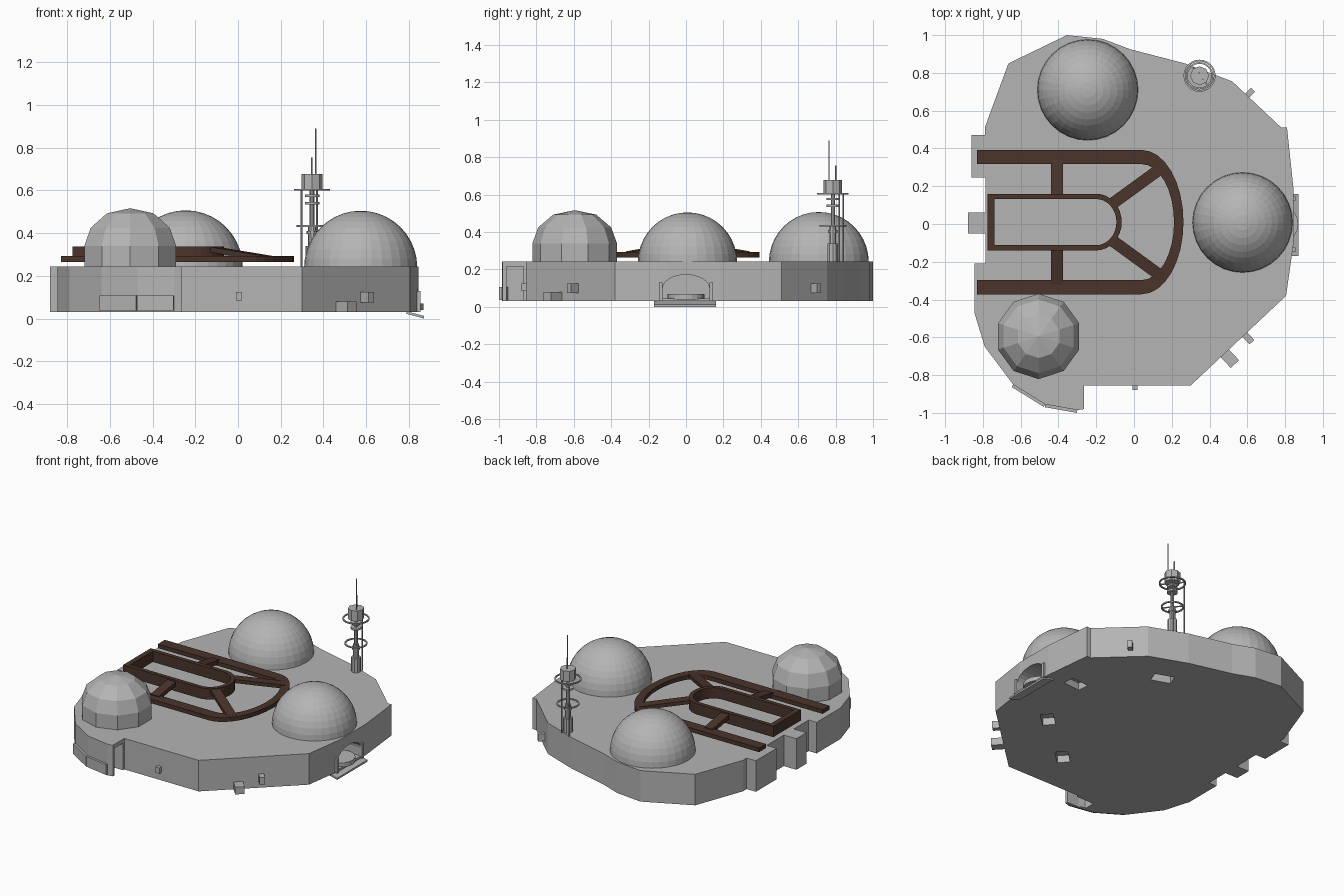
import bpy, bmesh, math
from mathutils import Vector, Matrix

if "Cube" in bpy.data.objects:
    bpy.data.objects.remove(bpy.data.objects["Cube"])


def material(name, rgb):
    m = bpy.data.materials.new(name)
    m.diffuse_color = (*rgb, 1)
    m.use_nodes = True
    m.node_tree.nodes["Principled BSDF"].inputs["Base Color"].default_value = m.diffuse_color
    return m


GREY = material("hull grey", (0.46, 0.46, 0.46))
BROWN = material("track brown", (0.068, 0.034, 0.024))


def finish(name, bm, mat=GREY):
    bmesh.ops.recalc_face_normals(bm, faces=bm.faces)
    me = bpy.data.meshes.new(name)
    bm.to_mesh(me)
    bm.free()
    ob = bpy.data.objects.new(name, me)
    me.materials.append(mat)
    bpy.context.collection.objects.link(ob)
    return ob


def prism(name, pts, z0, z1, mat=GREY):
    bm = bmesh.new()
    f = bm.faces.new([bm.verts.new((x, y, z0)) for x, y in pts])
    r = bmesh.ops.extrude_face_region(bm, geom=[f])
    vs = [g for g in r["geom"] if isinstance(g, bmesh.types.BMVert)]
    bmesh.ops.translate(bm, verts=vs, vec=(0, 0, z1 - z0))
    return finish(name, bm, mat)


def box(name, c, size, angle=0, mat=GREY):
    bm = bmesh.new()
    M = Matrix.Translation(c) @ Matrix.Rotation(math.radians(angle), 4, 'Z') @ Matrix.Diagonal((*size, 1))
    bmesh.ops.create_cube(bm, size=1, matrix=M)
    return finish(name, bm, mat)


def beam(name, a, b, width, height, mat=GREY):
    a, b = Vector(a), Vector(b)
    d = b - a
    side = d.cross(Vector((0, 0, 1))).normalized() * width / 2
    bm = bmesh.new()
    v = [bm.verts.new(p + s * side + Vector((0, 0, h * height / 2)))
         for p in (a, b) for s, h in ((-1, -1), (1, -1), (1, 1), (-1, 1))]
    for i in range(4):
        j = (i + 1) % 4
        bm.faces.new((v[i], v[j], v[4 + j], v[4 + i]))
    bm.faces.new(v[:4])
    bm.faces.new(v[4:])
    return finish(name, bm, mat)


def lathe(name, c, profile, n, turn=0):
    """Revolve (radius, z) points about a vertical axis at c."""
    bm = bmesh.new()
    rings = []
    for r, z in profile:
        if r < 1e-5:
            rings.append([bm.verts.new((c[0], c[1], z))] * n)
        else:
            rings.append([bm.verts.new((c[0] + r * math.cos(2 * math.pi * i / n + turn),
                                        c[1] + r * math.sin(2 * math.pi * i / n + turn), z)) for i in range(n)])
    for p, q in zip(rings, rings[1:]):
        for i in range(n):
            j = (i + 1) % n
            face = list(dict.fromkeys((p[i], p[j], q[j], q[i])))
            if len(face) > 2:
                bm.faces.new(face)
    return finish(name, bm)


def rod(name, c, r, z0, z1, n=8):
    return lathe(name, c, [(0, z0), (r, z0), (r, z1), (0, z1)], n)


def cut(ob, cutters):
    bpy.context.view_layer.objects.active = ob
    for c in cutters:
        m = ob.modifiers.new("cut", 'BOOLEAN')
        m.operation, m.solver, m.object = 'DIFFERENCE', 'EXACT', c
        bpy.ops.object.modifier_apply(modifier=m.name)
        bpy.data.objects.remove(c)


# Main hull slab with the notched left side and the front-left bay
outline = [(-0.355, 1.0), (-0.165, 0.98), (-0.02, 0.925), (0.27, 0.85), (0.52, 0.755), (0.78, 0.51),
           (0.81, 0.51), (0.845, 0.18), (0.845, -0.1), (0.805, -0.38), (0.3, -0.855), (-0.265, -0.855),
           (-0.265, -0.98), (-0.3, -0.985), (-0.47, -0.955), (-0.64, -0.85), (-0.79, -0.65), (-0.845, -0.47),
           (-0.845, -0.21), (-0.785, -0.21), (-0.785, -0.05), (-0.88, -0.05), (-0.88, 0.06),
           (-0.785, 0.06), (-0.785, 0.245), (-0.86, 0.245), (-0.86, 0.47), (-0.79, 0.47),
           (-0.79, 0.51), (-0.665, 0.85)]
hull = prism("hull", outline, 0.03, 0.243)

# Arched doorway on the right, front-left bay opening, recesses underneath
bm = bmesh.new()
arch = [(-0.125, 0.045)] + [(-0.125 * math.cos(t * math.pi / 12), 0.1 + 0.072 * math.sin(t * math.pi / 12))
                            for t in range(13)] + [(0.125, 0.045)]
f = bm.faces.new([bm.verts.new((0.68, y, z)) for y, z in arch])
r = bmesh.ops.extrude_face_region(bm, geom=[f])
bmesh.ops.translate(bm, verts=[g for g in r["geom"] if isinstance(g, bmesh.types.BMVert)], vec=(0.3, 0, 0))
cutters = [finish("door_cutter", bm), box("bay_cutter", (-0.3, -0.915, 0.12), (0.2, 0.09, 0.19))]
for x, y, a in ((0.64, 0.2, 5), (0.27, 0.6, -20), (0.49, -0.25, 43), (0.12, -0.55, 43)):
    cutters.append(box("recess_cutter", (x, y, 0.04), (0.13, 0.08, 0.08), a))
cut(hull, cutters)

# Door frame, threshold drum and ramp
for s in (-1, 1):
    box("door_post", (0.845, s * 0.135, 0.08), (0.02, 0.02, 0.1))
rod("threshold_drum", (0.77, 0.0), 0.1, 0.04, 0.07, 20)
beam("ramp", (0.79, -0.005, 0.028), (0.872, -0.005, 0.006), 0.33, 0.012)

# Rounded lip along the front-left corner
lip = [(-0.3, -0.985), (-0.47, -0.955), (-0.64, -0.85)]
for a, b in zip(lip, lip[1:]):
    beam("bay_lip", (*a, 0.072), (*b, 0.072), 0.03, 0.07)

# Domes
for name, c, rad in (("back_dome", (-0.245, 0.71), 0.267), ("right_dome", (0.575, 0.008), 0.265)):
    lathe(name, c, [(rad * math.cos(i * math.pi / 20), 0.24 + rad * math.sin(i * math.pi / 20) * 1.0)
                    for i in range(10)] + [(0, 0.24 + rad)], 32)
lathe("front_dome", (-0.505, -0.595), [(0.226, 0.24), (0.226, 0.34), (0.195, 0.425), (0.115, 0.493), (0, 0.517)],
      10, math.radians(18))


# Brown rail: open-ended horseshoe with an elliptical nose
def arc(cx, rx, ry, n=16):
    return [(cx + rx * math.cos(t), 0.01 + ry * math.sin(t))
            for t in (math.pi / 2 - math.pi * i / n for i in range(n + 1))]


def horseshoe(name, left, cx, outer, inner, z0, z1):
    o, i = arc(cx, *outer), arc(cx, *inner)
    pts = [(left, o[0][1])] + o + [(left, o[-1][1])] + [(left, i[-1][1])] + i[::-1] + [(left, i[0][1])]
    return prism(name, pts, z0, z1, BROWN)


horseshoe("outer_rail", -0.83, 0.04, (0.222, 0.382), (0.172, 0.307), 0.264, 0.292)
horseshoe("inner_rail", -0.775, -0.2, (0.135, 0.15), (0.107, 0.122), 0.264, 0.338)
box("inner_rail_end", (-0.757, 0.01, 0.301), (0.036, 0.3, 0.074), 0, BROWN)

# Sloping struts between the rails, mirrored about the rail axis
for s in (-1, 1):
    beam("cross_strut", (-0.408, 0.01 + s * 0.14, 0.315), (-0.408, 0.01 + s * 0.33, 0.282), 0.062, 0.03, BROWN)
    beam("nose_strut", (-0.125, 0.01 + s * 0.09, 0.325), (0.15, 0.01 + s * 0.29, 0.28), 0.062, 0.025, BROWN)

# Antenna mast
mast = (0.347, 0.785)
rod("mast_base", mast, 0.03, 0.24, 0.34, 10)
rod("mast_column", mast, 0.019, 0.34, 0.43, 10)
rod("mast_core", mast, 0.011, 0.43, 0.62)
rod("mast_collar", mast, 0.026, 0.395, 0.41, 10)
for z in (0.535, 0.57):
    rod("mast_disc", mast, 0.034, z, z + 0.012, 12)
rod("mast_head", mast, 0.05, 0.605, 0.677, 8)
for rad, z in ((0.085, 0.6), (0.072, 0.43)):
    lathe("mast_ring", mast, [(rad, z), (rad, z + 0.008), (rad - 0.009, z + 0.008), (rad - 0.009, z), (rad, z)], 24)
    box("ring_spoke", (*mast, z + 0.004), (rad * 2 - 0.008, 0.007, 0.006), 130)
rod("tall_whip", (0.365, 0.765), 0.004, 0.66, 0.89, 6)
rod("short_whip", (0.345, 0.80), 0.004, 0.66, 0.755, 6)
rod("side_pole", (0.298, 0.84), 0.005, 0.24, 0.605, 6)
rod("inner_pole", (0.37, 0.82), 0.005, 0.24, 0.605, 6)

# Small boxes on the hull walls
for x, y, z, w, d, h, a in ((0.605, 0.685, 0.1, 0.07, 0.03, 0.05, 45), (0.6, -0.6, 0.1, 0.07, 0.035, 0.05, -47),
                            (0.5, -0.705, 0.055, 0.1, 0.06, 0.05, -47), (0.005, -0.865, 0.105, 0.028, 0.03, 0.04, 0)):
    box("wall_box", (x, y, z), (w, d, h), a)
